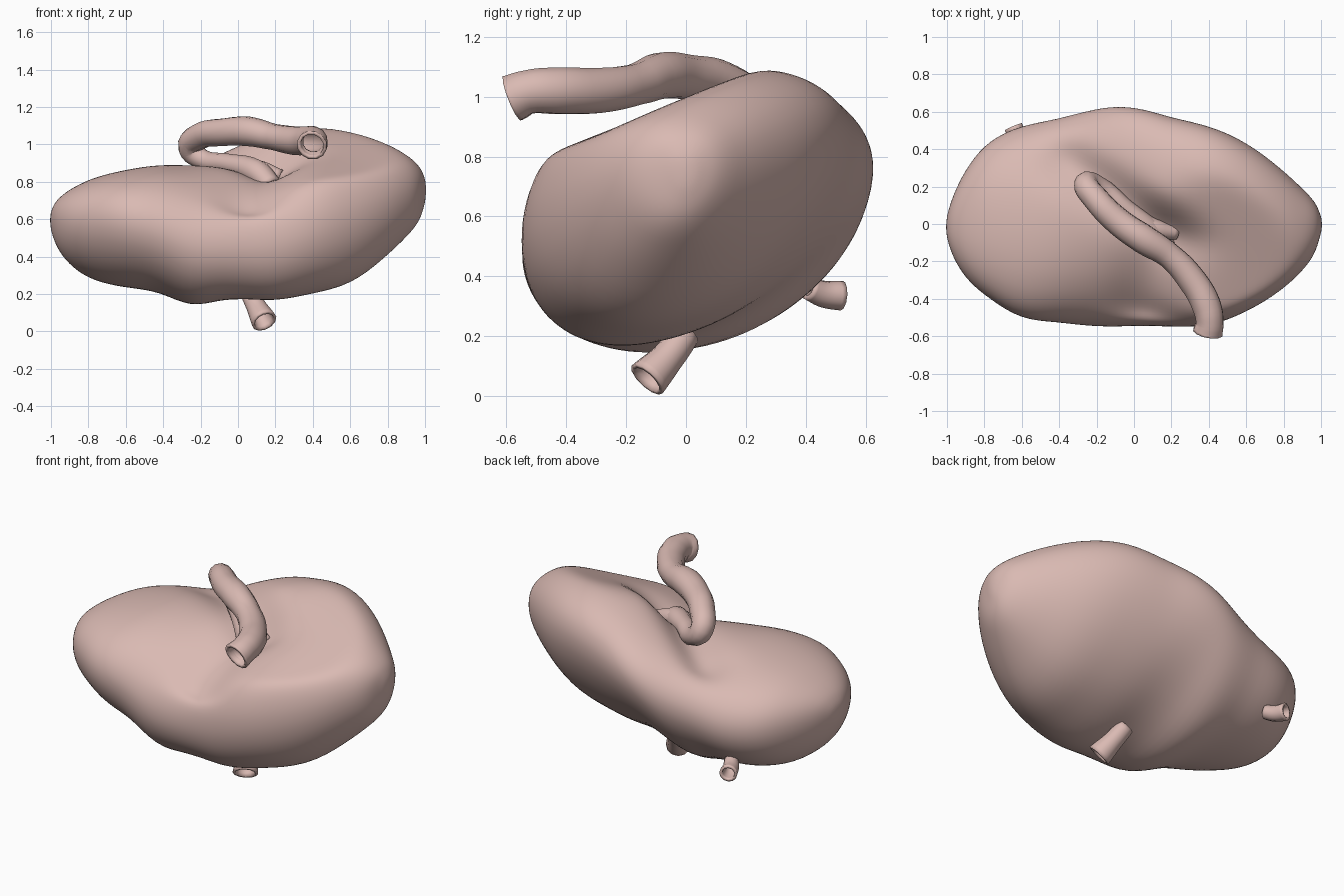
import bpy, bmesh, math
from mathutils import Vector

if "Cube" in bpy.data.objects:
    bpy.data.objects.remove(bpy.data.objects["Cube"])

# Body stations: x, y min, y max, z min, z max, tilt of the cross-section
STATIONS = [
    (-0.99, -0.11, 0.08, 0.51, 0.67, 0.0),
    (-0.955, -0.20, 0.18, 0.43, 0.72, 0.0),
    (-0.88, -0.31, 0.32, 0.345, 0.775, -0.03),
    (-0.77, -0.40, 0.445, 0.275, 0.825, -0.07),
    (-0.60, -0.505, 0.525, 0.23, 0.86, -0.04),
    (-0.42, -0.525, 0.56, 0.205, 0.89, 0.1),
    (-0.25, -0.545, 0.605, 0.135, 0.91, 0.25),
    (-0.10, -0.55, 0.63, 0.17, 0.95, 0.36),
    (0.05, -0.545, 0.615, 0.175, 1.01, 0.39),
    (0.20, -0.55, 0.57, 0.16, 1.065, 0.37),
    (0.40, -0.545, 0.525, 0.20, 1.11, 0.33),
    (0.60, -0.47, 0.435, 0.26, 1.08, 0.27),
    (0.78, -0.36, 0.30, 0.39, 1.01, 0.2),
    (0.90, -0.25, 0.19, 0.50, 0.94, 0.12),
    (0.965, -0.16, 0.12, 0.58, 0.885, 0.1),
    (0.993, -0.07, 0.06, 0.66, 0.835, 0.0),
]
N = 28
flesh = bpy.data.materials.new("flesh")
flesh.diffuse_color = (0.70, 0.49, 0.45, 1)
flesh.use_nodes = True
flesh.node_tree.nodes["Principled BSDF"].inputs["Base Color"].default_value = flesh.diffuse_color


def segment_distance(p, a, b):
    t = max(0, min(1, (p - a).dot(b - a) / (b - a).length_squared))
    return (p - a - (b - a) * t).length


def soft_min(a, b, k=0.035):
    h = max(0, k - abs(a - b)) / k
    return min(a, b) - h * h * k / 4


def hilum_depth(p):
    """Diagonal groove and front hollow, cut off sharply by the back lobe."""
    a, b = Vector((-0.34, 0.34)), Vector((0.22, -0.05))
    n = Vector((a.y - b.y, b.x - a.x)).normalized()
    behind = max(0, (p - a).dot(n))
    groove = 0.09 * math.exp(-(segment_distance(p, a, b) / 0.12) ** 2)
    hollow = 0.12 * math.exp(-(segment_distance(p, Vector((0.15, -0.07)), Vector((0.08, -0.4))) / 0.18) ** 2)
    return (groove + hollow) * math.exp(-(behind / 0.09) ** 2)


def build_body():
    bm = bmesh.new()
    rings = []
    for x, y0, y1, z0, z1, rho in STATIONS:
        ring = []
        cy, cz, a, b = (y0 + y1) / 2, (z0 + z1) / 2, (y1 - y0) / 2, (z1 - z0) / 2
        phi = math.asin(rho)
        for i in range(N):
            t = 2 * math.pi * i / N
            c, s = math.cos(t), math.sin(t + phi)
            s += 0.15 * (1 - s * s)      # rounder belly, flatter top
            p = Vector((x, cy + a * math.copysign(abs(c) ** 0.95, c), cz + b * s))
            ring.append(bm.verts.new(p))
        rings.append(ring)
    for r, q in zip(rings, rings[1:]):
        for i in range(N):
            j = (i + 1) % N
            bm.faces.new((r[i], r[j], q[j], q[i]))
    for ring, x in ((rings[0], -1.008), (rings[-1], 1.008)):
        co = sum((v.co for v in ring), Vector()) / N
        tip = bm.verts.new((x, co.y, co.z))
        for i in range(N):
            bm.faces.new((ring[i], ring[(i + 1) % N], tip))
    bmesh.ops.recalc_face_normals(bm, faces=bm.faces)
    bmesh.ops.subdivide_edges(bm, edges=bm.edges[:], cuts=1, smooth=0.6, use_grid_fill=True)
    for v in bm.verts:
        if v.co.z > 0.6:
            # Sloping flat over the front of the top, then the hilum
            v.co.z = soft_min(v.co.z, 1.0 + 0.42 * v.co.y)
            v.co.z -= hilum_depth(v.co.xy) * min(1, (v.co.z - 0.6) / 0.12)
        v.co.z += 0.005 * math.sin(9 * v.co.x + 5 * v.co.y)
    me = bpy.data.meshes.new("kidney_body")
    bm.to_mesh(me)
    bm.free()
    me.materials.append(flesh)
    ob = bpy.data.objects.new("kidney_body", me)
    bpy.context.collection.objects.link(ob)
    sm = ob.modifiers.new("relax", 'SMOOTH')
    sm.factor, sm.iterations = 0.5, 2
    sub = ob.modifiers.new("round", 'SUBSURF')
    sub.levels = sub.render_levels = 1
    for f in me.polygons:
        f.use_smooth = True


def tube(name, points, wall=0.018):
    """Open-ended hollow vessel through (x, y, z, radius) points."""
    cu = bpy.data.curves.new(name, 'CURVE')
    cu.dimensions = '3D'
    cu.bevel_depth, cu.bevel_resolution, cu.resolution_u = 1.0, 4, 5
    sp = cu.splines.new('BEZIER')
    sp.bezier_points.add(len(points) - 1)
    for bp, (x, y, z, r) in zip(sp.bezier_points, points):
        bp.co, bp.radius = (x, y, z), r
        bp.handle_left_type = bp.handle_right_type = 'AUTO'
    cu.materials.append(flesh)
    ob = bpy.data.objects.new(name, cu)
    bpy.context.collection.objects.link(ob)
    bpy.ops.object.select_all(action='DESELECT')
    ob.select_set(True)
    bpy.context.view_layer.objects.active = ob
    bpy.ops.object.convert(target='MESH')
    ob = bpy.context.object
    bm = bmesh.new()
    bm.from_mesh(ob.data)
    bmesh.ops.recalc_face_normals(bm, faces=bm.faces)
    bm.to_mesh(ob.data)
    bm.free()
    so = ob.modifiers.new("wall", 'SOLIDIFY')
    so.thickness, so.offset = wall, -1
    bpy.ops.object.shade_smooth_by_angle(angle=math.radians(50))


build_body()

# Main duct: leaves the hilum, loops back over and ends open at the front
tube("main_duct", [
    (0.18, -0.12, 0.77, 0.06), (0.10, -0.05, 0.85, 0.07), (-0.05, 0.08, 0.895, 0.055),
    (-0.19, 0.20, 0.92, 0.055), (-0.255, 0.215, 0.98, 0.065), (-0.20, 0.13, 1.045, 0.07),
    (-0.08, 0.01, 1.065, 0.075), (0.05, -0.08, 1.07, 0.08), (0.19, -0.17, 1.04, 0.07),
    (0.31, -0.30, 1.02, 0.078), (0.385, -0.43, 1.02, 0.08), (0.405, -0.53, 1.015, 0.075),
    (0.395, -0.58, 0.995, 0.082)])
# Side branch of the duct, spreading into the pocket
tube("duct_branch", [(0.02, 0.02, 0.88, 0.05), (0.13, -0.03, 0.86, 0.05), (0.23, -0.05, 0.83, 0.035)])

# Short vessel stubs under the body
tube("lower_vessel", [(0.06, 0.0, 0.21, 0.05), (0.10, -0.06, 0.13, 0.055),
                      (0.14, -0.13, 0.055, 0.07)], 0.015)
tube("back_vessel", [(-0.59, 0.41, 0.36, 0.04), (-0.62, 0.46, 0.34, 0.045),
                     (-0.645, 0.52, 0.335, 0.05)], 0.015)
